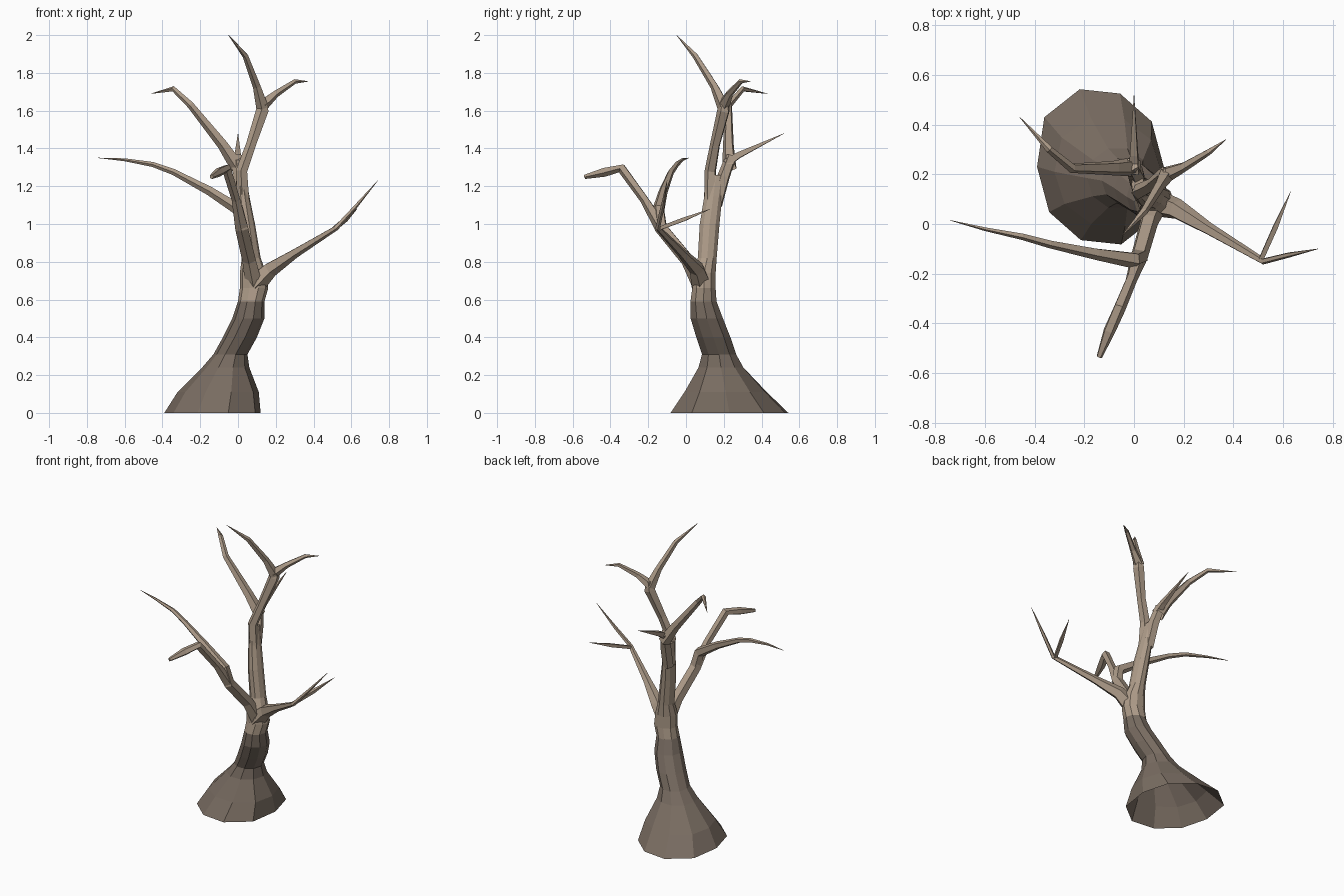
import bpy, bmesh, math
from mathutils import Vector

if "Cube" in bpy.data.objects:
    bpy.data.objects.remove(bpy.data.objects["Cube"])


def material(name, rgb):
    m = bpy.data.materials.new(name)
    m.use_nodes = True
    m.diffuse_color = (*rgb, 1)
    m.node_tree.nodes["Principled BSDF"].inputs["Base Color"].default_value = (*rgb, 1)
    return m


dark_bark = material("dark bark", (0.19, 0.15, 0.12))
pale_bark = material("pale bark", (0.42, 0.33, 0.25))


def loft(name, rings, mat, cap=False):
    """Skin a list of equal-length point rings."""
    bm = bmesh.new()
    loops = [[bm.verts.new(p) for p in ring] for ring in rings]
    n = len(loops[0])
    for a, b in zip(loops, loops[1:]):
        for i in range(n):
            j = (i + 1) % n
            bm.faces.new((a[i], a[j], b[j], b[i]))
    if cap:
        bm.faces.new(loops[-1])
    me = bpy.data.meshes.new(name)
    bm.to_mesh(me)
    bm.free()
    me.materials.append(mat)
    ob = bpy.data.objects.new(name, me)
    bpy.context.collection.objects.link(ob)
    return ob


def flat_ring(x0, x1, y0, y1, z, n=10, blend=0.0):
    """Horizontal ring filling a box, optionally blended toward the root outline."""
    pts = []
    for i in range(n):
        a = math.tau * i / n
        c, s = math.cos(a), math.sin(a)
        # swell the back right and front right corners of the roots
        k = 1 + blend * (0.1 if c * s < 0 else 0.0) * abs(math.sin(2 * a))
        pts.append(((x0 + x1) / 2 + (x1 - x0) / 2 * c * k,
                    (y0 + y1) / 2 + (y1 - y0) / 2 * s * k, z))
    return pts


def branch(name, path, sides=5):
    """Tapered tube through (x, y, z, radius) stations."""
    pts = [Vector(p[:3]) for p in path]
    side = None
    rings = []
    for i, p in enumerate(pts):
        d = (pts[min(i + 1, len(pts) - 1)] - pts[max(i - 1, 0)]).normalized()
        if side is None:
            side = d.orthogonal()
        side = (side - d * side.dot(d)).normalized()
        up = d.cross(side)
        rings.append([p + path[i][3] * (side * math.cos(math.tau * k / sides)
                                        + up * math.sin(math.tau * k / sides))
                      for k in range(sides)])
    return loft(name, rings, pale_bark, cap=True)


# Flared, leaning lower trunk, open underneath
loft("lower_trunk", [
    flat_ring(-.39, .12, -.08, .54, 0, blend=1),
    flat_ring(-.32, .11, -.01, .43, .11, blend=.7),
    flat_ring(-.19, .06, .06, .31, .24),
    flat_ring(-.13, .05, .08, .27, .31),
    flat_ring(-.08, .10, .05, .24, .40),
    flat_ring(-.03, .14, .02, .20, .50),
    flat_ring(0, .14, .02, .165, .59)], dark_bark)

# Pale upper trunk
loft("upper_trunk", [
    flat_ring(0, .14, .02, .165, .59),
    flat_ring(.01, .16, .03, .16, .66),
    flat_ring(.01, .15, .03, .16, .74),
    flat_ring(.02, .12, .06, .165, .82),
    flat_ring(0, .09, .07, .18, 1.0),
    flat_ring(-.01, .06, .095, .195, 1.15),
    flat_ring(-.01, .04, .11, .21, 1.26)], pale_bark, cap=True)

# Crown leader and its two forks
branch("leader", [(.03, .13, 1.1, .035), (.02, .13, 1.28, .032),
                  (.07, .155, 1.42, .028), (.13, .2, 1.6, .035), (.135, .205, 1.66, .024)])
branch("leader_tip", [(.13, .2, 1.62, .035), (.1, .15, 1.73, .022),
                      (.04, .05, 1.89, .016), (-.05, -.05, 2.0, .001)])
branch("leader_left_twig", [(.13, .2, 1.63, .033), (.2, .23, 1.69, .02),
                            (.3, .29, 1.755, .013), (.37, .34, 1.755, .001)])

# Rear limb with a right fork and a back spur
branch("rear_limb", [(.02, .16, 1.1, .035), (.01, .2, 1.25, .035), (-.01, .24, 1.36, .03)])
branch("right_high_branch", [(0, .23, 1.3, .04), (-.08, .225, 1.42, .03), (-.25, .225, 1.63, .02),
                             (-.34, .3, 1.715, .015), (-.46, .43, 1.69, .001)])
branch("back_spur", [(0, .21, 1.32, .03), (0, .28, 1.365, .022), (0, .52, 1.48, .001)], 4)

# Low left limb
branch("left_limb", [(.07, .09, .66, .06), (.17, .06, .76, .043), (.3, -.02, .845, .026),
                     (.52, -.15, .98, .014), (.62, -.125, 1.09, .011), (.74, -.1, 1.23, .001)])
branch("left_limb_twig", [(.51, -.145, .975, .013), (.57, -.01, 1.025, .014),
                          (.63, .13, 1.08, .001)], 4)

# Front limb with a blunt forward fork and a long right fork
branch("front_limb", [(.09, .09, .66, .05), (.06, .01, .81, .038), (.02, -.13, .98, .036),
                      (-.01, -.22, 1.13, .024), (-.06, -.34, 1.295, .026),
                      (-.1, -.43, 1.275, .025), (-.14, -.535, 1.25, .012)])
branch("front_limb_right_fork", [(.025, -.13, .97, .035), (0, -.145, 1.08, .034),
                                 (-.15, -.12, 1.175, .025), (-.34, -.08, 1.275, .017),
                                 (-.45, -.05, 1.315, .014), (-.6, -.02, 1.34, .008),
                                 (-.74, .015, 1.35, .001)])
